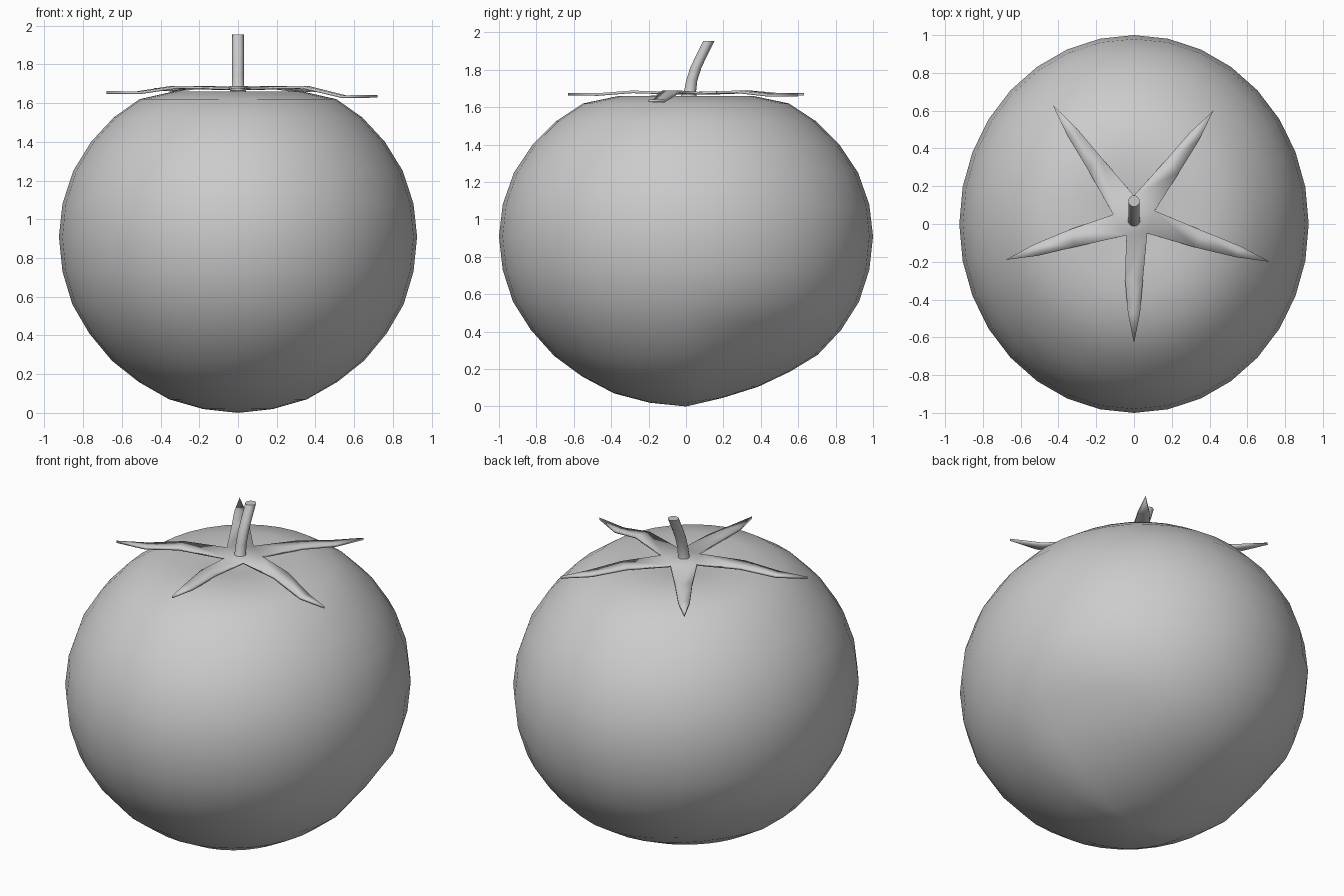
import bpy, bmesh, math
from mathutils import Vector

if "Cube" in bpy.data.objects:
    bpy.data.objects.remove(bpy.data.objects["Cube"])


def finish(name, bm, angle=60):
    bmesh.ops.recalc_face_normals(bm, faces=bm.faces[:])
    mesh = bpy.data.meshes.new(name)
    bm.to_mesh(mesh)
    bm.free()
    ob = bpy.data.objects.new(name, mesh)
    bpy.context.collection.objects.link(ob)
    bpy.ops.object.select_all(action='DESELECT')
    ob.select_set(True)
    bpy.context.view_layer.objects.active = ob
    bpy.ops.object.shade_smooth_by_angle(angle=math.radians(angle))
    return ob


def bridge(bm, a, b):
    n = len(a)
    for i in range(n):
        bm.faces.new((a[i], a[(i + 1) % n], b[(i + 1) % n], b[i]))


def ring(bm, n, rx, ry, z, cy=0.0):
    return [bm.verts.new((rx * math.sin(math.tau * i / n),
                          cy + ry * math.cos(math.tau * i / n), z)) for i in range(n)]


# Fruit body: revolved profile, narrower in x, shallow dimple on top
profile = [(0.195, 0.02), (0.385, 0.07), (0.555, 0.16), (0.705, 0.27),
           (0.83, 0.41), (0.925, 0.56), (0.98, 0.73), (1, 0.91),
           (0.98, 1.08), (0.92, 1.25), (0.82, 1.40), (0.695, 1.525),
           (0.55, 1.62), (0.36, 1.66), (0.18, 1.65)]
bm = bmesh.new()
rings = [ring(bm, 32, r * 0.925, r, z) for r, z in profile]
for a, b in zip(rings, rings[1:]):
    bridge(bm, a, b)
for loop, z in ((rings[0], 0.0), (rings[-1], 1.63)):
    pole = bm.verts.new((0, 0, z))
    for i in range(32):
        bm.faces.new((loop[i], loop[(i + 1) % 32], pole))
# the underside rises slightly faster toward the back
for v in bm.verts:
    if v.co.z < 0.5 and v.co.y > 0:
        v.co.z += 0.035 * math.sin(math.pi * min(v.co.y / 0.75, 1))
finish("fruit_body", bm)

# Calyx: five pointed sepals around a small pentagon
tips = [(0.42, 0.60, 1.665), (0.72, -0.20, 1.635), (0, -0.63, 1.67),
        (-0.68, -0.19, 1.655), (-0.43, 0.63, 1.67)]
inner = [(0, 0.15), (0.11, 0.07), (0.07, -0.05), (-0.04, -0.06), (-0.11, 0.05)]
bm = bmesh.new()
base = [bm.verts.new((x, y, 1.675)) for x, y in inner]
bm.faces.new(base)
centre = Vector((0, 0.03, 1.675))
for i, tip in enumerate(tips):
    tip = Vector(tip)
    d = tip - centre
    side = Vector((-d.y, d.x, 0)).normalized()
    left, right = base[i], base[(i + 1) % 5]
    for t, w, z in ((0.48, 0.048, 1.682), (0.76, 0.032, tip.z - 0.002)):
        p = centre + d * t
        p.z = z
        l, r = bm.verts.new(p + side * w), bm.verts.new(p - side * w)
        bm.faces.new((left, right, r, l))
        left, right = l, r
    bm.faces.new((left, right, bm.verts.new(tip)))
for f in bm.faces:
    f.normal_update()
calyx = finish("calyx", bm, 30)
sol = calyx.modifiers.new("thickness", 'SOLIDIFY')
sol.thickness = 0.014
sol.offset = 0

# Stem: short cylinder leaning toward the back, with a slightly flared foot
path = [(0.015, 1.66, 0.042), (0.022, 1.685, 0.032), (0.03, 1.74, 0.03),
        (0.052, 1.81, 0.03), (0.085, 1.88, 0.03), (0.122, 1.953, 0.03)]
bm = bmesh.new()
rings = [ring(bm, 16, r, r, z, y) for y, z, r in path]
for a, b in zip(rings, rings[1:]):
    bridge(bm, a, b)
bm.faces.new(rings[0])
bm.faces.new(rings[-1])
finish("stem", bm, 40)
